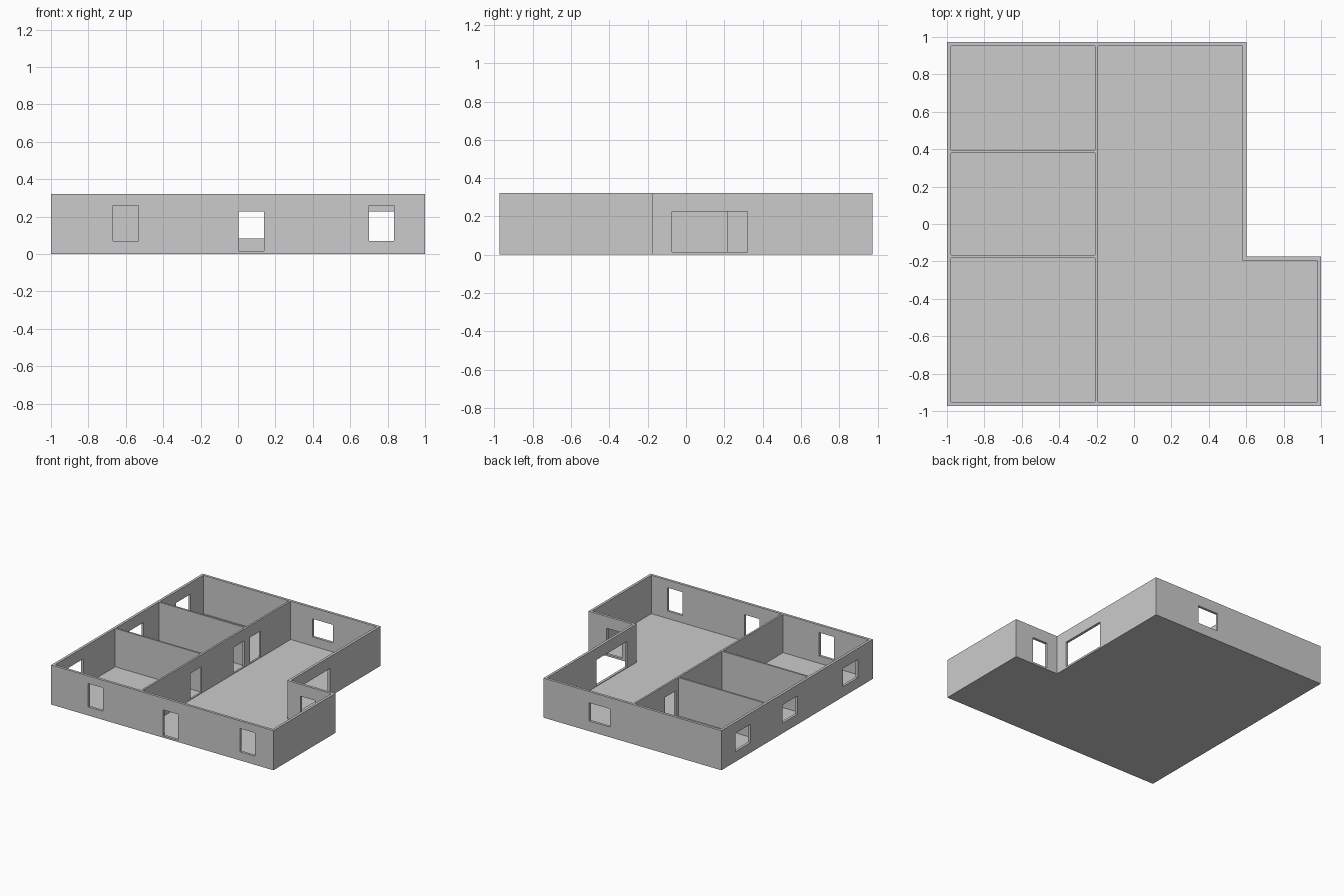
import bpy, bmesh

if "Cube" in bpy.data.objects:
    bpy.data.objects.remove(bpy.data.objects["Cube"])

H, FLOOR, T = 0.322, 0.01, 0.021      # wall height, slab thickness, outer wall thickness
Y = 0.973                             # half depth
NX, NY = 0.602, -0.175                # inside corner of the L-shaped plan
PT = 0.015                            # partition thickness
PX = -0.2                             # long partition centre line


def link(name, bm):
    bmesh.ops.recalc_face_normals(bm, faces=bm.faces[:])
    me = bpy.data.meshes.new(name)
    bm.to_mesh(me)
    bm.free()
    ob = bpy.data.objects.new(name, me)
    bpy.context.collection.objects.link(ob)
    return ob


def prism(name, outline, z0, z1):
    bm = bmesh.new()
    face = bm.faces.new([bm.verts.new((x, y, z0)) for x, y in outline])
    ext = bmesh.ops.extrude_face_region(bm, geom=[face])
    verts = [g for g in ext['geom'] if isinstance(g, bmesh.types.BMVert)]
    bmesh.ops.translate(bm, verts=verts, vec=(0, 0, z1 - z0))
    return link(name, bm)


def box(name, x0, x1, y0, y1, z0, z1):
    return prism(name, [(x0, y0), (x1, y0), (x1, y1), (x0, y1)], z0, z1)


def cut(target, cutters):
    for c in cutters:
        m = target.modifiers.new("cut", 'BOOLEAN')
        m.operation, m.solver, m.object = 'DIFFERENCE', 'EXACT', c
        bpy.context.view_layer.objects.active = target
        bpy.ops.object.modifier_apply(modifier=m.name)
        bpy.data.objects.remove(c)


def plan(t):
    """L-shaped plan, inset by t."""
    return [(-1 + t, -Y + t), (1 - t, -Y + t), (1 - t, NY - t),
            (NX - t, NY - t), (NX - t, Y - t), (-1 + t, Y - t)]


def opening_x(x0, x1, y, z0, z1):     # hole through a wall running along x
    return box("cutter", x0, x1, y - 0.05, y + 0.05, z0, z1)


def opening_y(y0, y1, x, z0, z1):     # hole through a wall running along y
    return box("cutter", x - 0.05, x + 0.05, y0, y1, z0, z1)


DOOR = (0.015, 0.226)
TALL = (0.07, 0.26)
WIDE = (0.083, 0.231)

# Floor slab
prism("floor", plan(0), 0, FLOOR)

# Outer walls with windows and doors
outer = prism("outer_walls", plan(0), FLOOR, H)
cut(outer, [prism("cutter", plan(T), -0.1, H + 0.1),
            opening_x(-0.667, -0.532, -Y, *TALL),     # front windows
            opening_x(0.70, 0.835, -Y, *TALL),
            opening_x(0.004, 0.139, -Y, *DOOR),       # front door
            opening_x(0.70, 0.837, NY, *DOOR),        # side door
            opening_y(-0.073, 0.322, NX, *DOOR),      # wide patio opening
            opening_x(0.003, 0.19, Y, *WIDE)]         # back window
    + [opening_y(c - 0.095, c + 0.095, -1, *WIDE)     # left room windows
       for c in (0.695, 0.09, -0.685)])

# Long partition with a door to each room
long_wall = box("long_partition", PX - PT / 2, PX + PT / 2, -Y + T, Y - T, FLOOR, H)
cut(long_wall, [opening_y(y, y + 0.14, PX, *DOOR) for y in (-0.335, 0.217, 0.427)])

# Short partitions between the left rooms
for name, y in (("rear_partition", 0.388), ("middle_partition", -0.173)):
    box(name, -1 + T, PX - PT / 2, y - PT / 2, y + PT / 2, FLOOR, H)
